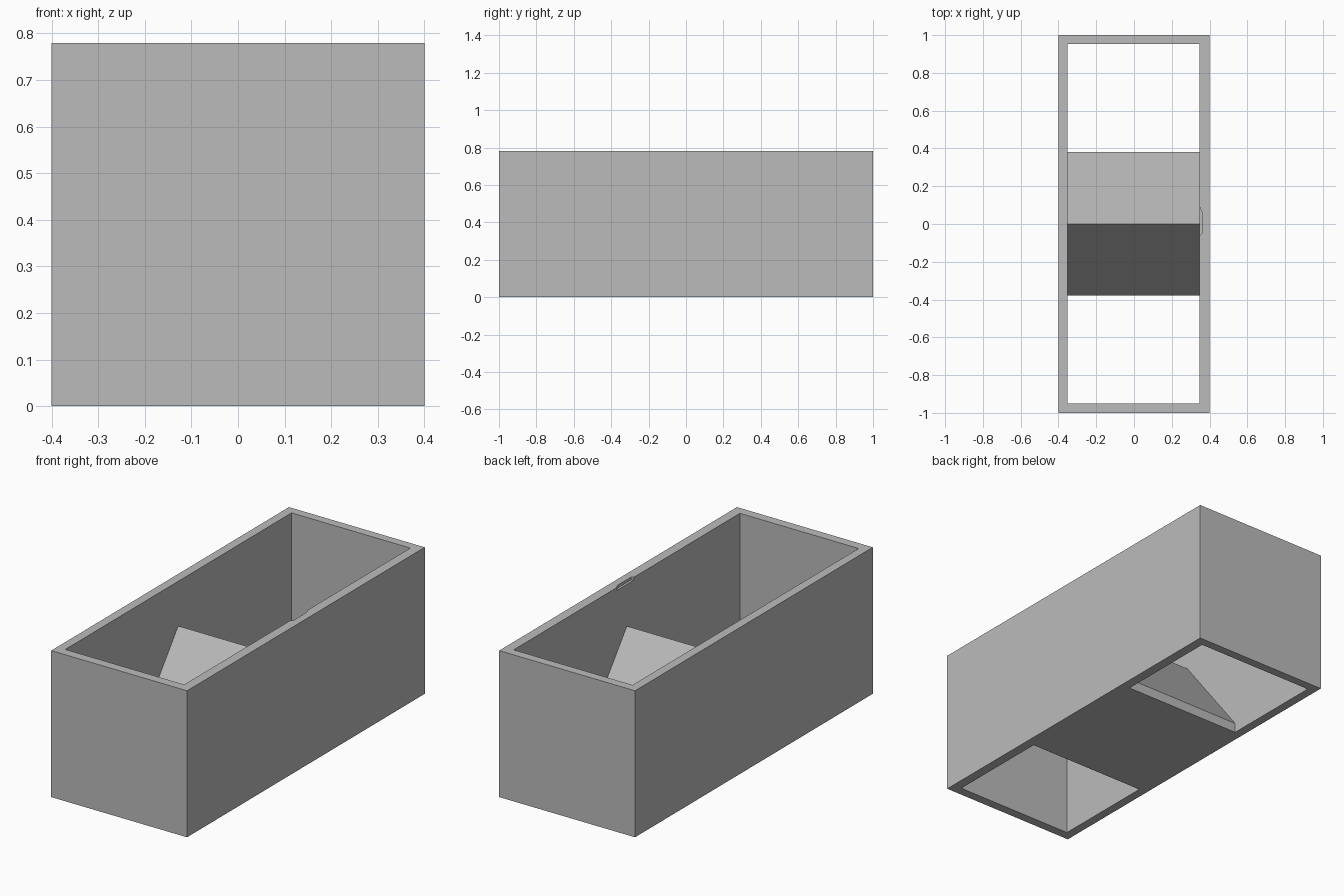
import bpy
import bmesh

cube = bpy.data.objects.get("Cube")
if cube:
    bpy.data.objects.remove(cube, do_unlink=True)

HEIGHT = 0.78
X0, X1 = -0.352, 0.348          # inner faces of the long walls
Y0, Y1 = -0.95, 0.953           # inner faces of the end walls

grey = bpy.data.materials.new("plain grey")
grey.use_nodes = True
colour = (0.5, 0.5, 0.5, 1)
grey.diffuse_color = colour
grey.node_tree.nodes["Principled BSDF"].inputs["Base Color"].default_value = colour


def make_object(name, bm):
    bmesh.ops.recalc_face_normals(bm, faces=bm.faces)
    mesh = bpy.data.meshes.new(name)
    bm.to_mesh(mesh)
    bm.free()
    mesh.materials.append(grey)
    obj = bpy.data.objects.new(name, mesh)
    bpy.context.collection.objects.link(obj)
    return obj


def prism(name, outline, offset):
    """Extrude a closed 3D outline along an offset."""
    bm = bmesh.new()
    face = bm.faces.new([bm.verts.new(p) for p in outline])
    result = bmesh.ops.extrude_face_region(bm, geom=[face], use_keep_orig=True)
    moved = [v for v in result["geom"] if isinstance(v, bmesh.types.BMVert)]
    bmesh.ops.translate(bm, verts=moved, vec=offset)
    return make_object(name, bm)


def rectangle(x0, x1, y0, y1, z):
    return [(x0, y0, z), (x1, y0, z), (x1, y1, z), (x0, y1, z)]


# Open rectangular frame: outer and inner wall loops joined in a ring
bm = bmesh.new()
loops = [[bm.verts.new(p) for p in rectangle(*r)] for r in (
    (-0.4, 0.4, -1, 1, 0), (-0.4, 0.4, -1, 1, HEIGHT),
    (X0, X1, Y0, Y1, HEIGHT), (X0, X1, Y0, Y1, 0))]
for i, loop in enumerate(loops):
    following = loops[(i + 1) % 4]
    for j in range(4):
        k = (j + 1) % 4
        bm.faces.new((loop[j], loop[k], following[k], following[j]))
frame = make_object("frame_walls", bm)

# Tiny shallow nick in the inner rim of one long wall
nick = prism("rim_nick_cutter",
             [(X1 - 0.02, -0.06, 0.765), (X1 - 0.02, 0.09, 0.765),
              (X1, 0.09, 0.765), (X1 + 0.012, 0.06, 0.765),
              (X1 + 0.012, -0.05, 0.765), (X1, -0.06, 0.765)],
             (0, 0, 0.05))
nick.hide_render = True
nick.hide_viewport = True
cut = frame.modifiers.new("rim nick", "BOOLEAN")
cut.operation = "DIFFERENCE"
cut.solver = "EXACT"
cut.object = nick

# Ridge-shaped divider across the middle, with a short vertical lip each side
prism("ridge_divider",
      [(X0, -0.378, 0), (X0, 0.38, 0), (X0, 0.38, 0.052),
       (X0, 0, 0.542), (X0, -0.378, 0.052)],
      (X1 - X0, 0, 0))
